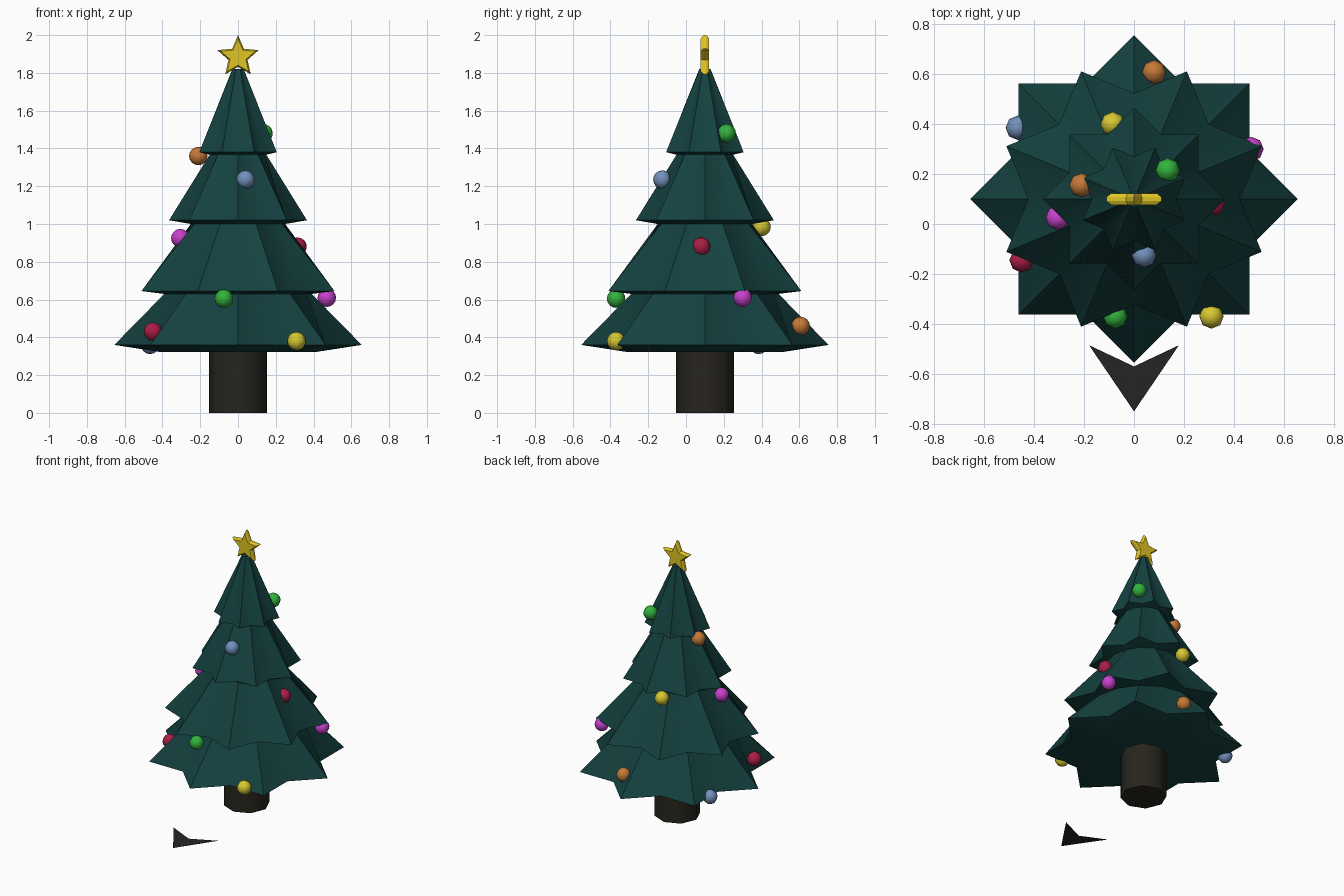
import bpy, bmesh, math

if "Cube" in bpy.data.objects:
    bpy.data.objects.remove(bpy.data.objects["Cube"])

CY = 0.1  # tree axis sits slightly behind the origin


def material(name, rgb):
    m = bpy.data.materials.new(name)
    m.diffuse_color = (*rgb, 1)
    m.use_nodes = True
    m.node_tree.nodes["Principled BSDF"].inputs["Base Color"].default_value = m.diffuse_color
    return m


MATS = {n: material(n, c) for n, c in {
    "pine green": (0.007, 0.054, 0.051),
    "bark brown": (0.020, 0.018, 0.012),
    "charcoal": (0.018, 0.018, 0.019),
    "gold": (0.75, 0.56, 0.018),
    "green": (0.032, 0.45, 0.045),
    "yellow": (0.68, 0.58, 0.032),
    "orange": (0.56, 0.19, 0.038),
    "blue": (0.17, 0.28, 0.50),
    "magenta": (0.58, 0.053, 0.61),
    "crimson": (0.40, 0.013, 0.061)}.items()}


def finish(name, bm, mat, angle=None):
    bmesh.ops.recalc_face_normals(bm, faces=bm.faces)
    me = bpy.data.meshes.new(name)
    bm.to_mesh(me)
    bm.free()
    ob = bpy.data.objects.new(name, me)
    bpy.context.collection.objects.link(ob)
    me.materials.append(MATS[mat])
    if angle:
        bpy.ops.object.select_all(action='DESELECT')
        ob.select_set(True)
        bpy.context.view_layer.objects.active = ob
        bpy.ops.object.shade_smooth_by_angle(angle=math.radians(angle))
    return ob


def loft(rings):
    """Bridge equal rings of points and cap both ends."""
    bm = bmesh.new()
    vs = [[bm.verts.new(p) for p in r] for r in rings]
    n = len(vs[0])
    for a, b in zip(vs, vs[1:]):
        for i in range(n):
            j = (i + 1) % n
            bm.faces.new((a[i], a[j], b[j], b[i]))
    bm.faces.new(vs[0])
    bm.faces.new(vs[-1])
    return bm


def ring(z, r, n=16, phase=None):
    """Circle, or an eight-pointed star when phase (0 or 1) picks the tips."""
    pts = []
    for i in range(n):
        a = 2 * math.pi * i / n
        k = r if phase is None or i % 2 == phase else r * 0.765
        pts.append((k * math.cos(a), CY + k * math.sin(a), z))
    return pts


# Foliage: four pleated tiers, tips alternating by 22.5 degrees
finish("foliage", loft([
    ring(0.322, 0.41),
    ring(0.36, 0.655, phase=0), ring(0.63, 0.39),
    ring(0.645, 0.553, phase=1), ring(1.0, 0.25),
    ring(1.02, 0.365, phase=0), ring(1.367, 0.15),
    ring(1.38, 0.222, phase=1), ring(1.82, 0.03)]), "pine green", 40)

# Trunk
finish("trunk", loft([ring(0, 0.153, 8), ring(0.33, 0.153, 8)]), "bark brown", 50)


# Star on top: bevelled five-pointed plate
def star_ring(y, s):
    return [(s * r * math.sin(a), CY + y, 1.885 + s * r * math.cos(a))
            for i in range(10)
            for r, a in [((0.115, 0.053)[i % 2], math.pi * i / 5)]]


finish("top_star", loft([star_ring(-0.023, 0.83), star_ring(-0.008, 1),
                         star_ring(0.008, 1), star_ring(0.023, 0.83)]), "gold")

# Flat arrow on the ground, pointing forward
bm = bmesh.new()
bm.faces.new([bm.verts.new(p) for p in
              ((-0.18, -0.485, 0), (0, -0.75, 0), (0, -0.57, 0))])
bm.faces.new([bm.verts.new(p) for p in
              ((0, -0.75, 0), (0.18, -0.485, 0), (0, -0.57, 0))])
bmesh.ops.remove_doubles(bm, verts=bm.verts, dist=0.0001)
finish("ground_arrow", bm, "charcoal")

# Baubles
for i, (col, x, y, z) in enumerate([
        ("green", 0.135, 0.215, 1.48), ("orange", -0.21, 0.155, 1.36),
        ("blue", 0.04, -0.125, 1.235), ("magenta", -0.305, 0.025, 0.925),
        ("crimson", 0.315, 0.08, 0.88), ("yellow", -0.085, 0.40, 0.985),
        ("green", -0.075, -0.37, 0.605), ("magenta", 0.47, 0.30, 0.61),
        ("crimson", -0.45, -0.145, 0.43), ("yellow", 0.31, -0.37, 0.38),
        ("blue", -0.465, 0.385, 0.36), ("orange", 0.08, 0.607, 0.46)]):
    bm = bmesh.new()
    bmesh.ops.create_uvsphere(bm, u_segments=8, v_segments=8, radius=0.049)
    bmesh.ops.translate(bm, verts=bm.verts, vec=(x, y, z))
    finish(f"bauble_{i + 1}_{col}", bm, col, 60)
